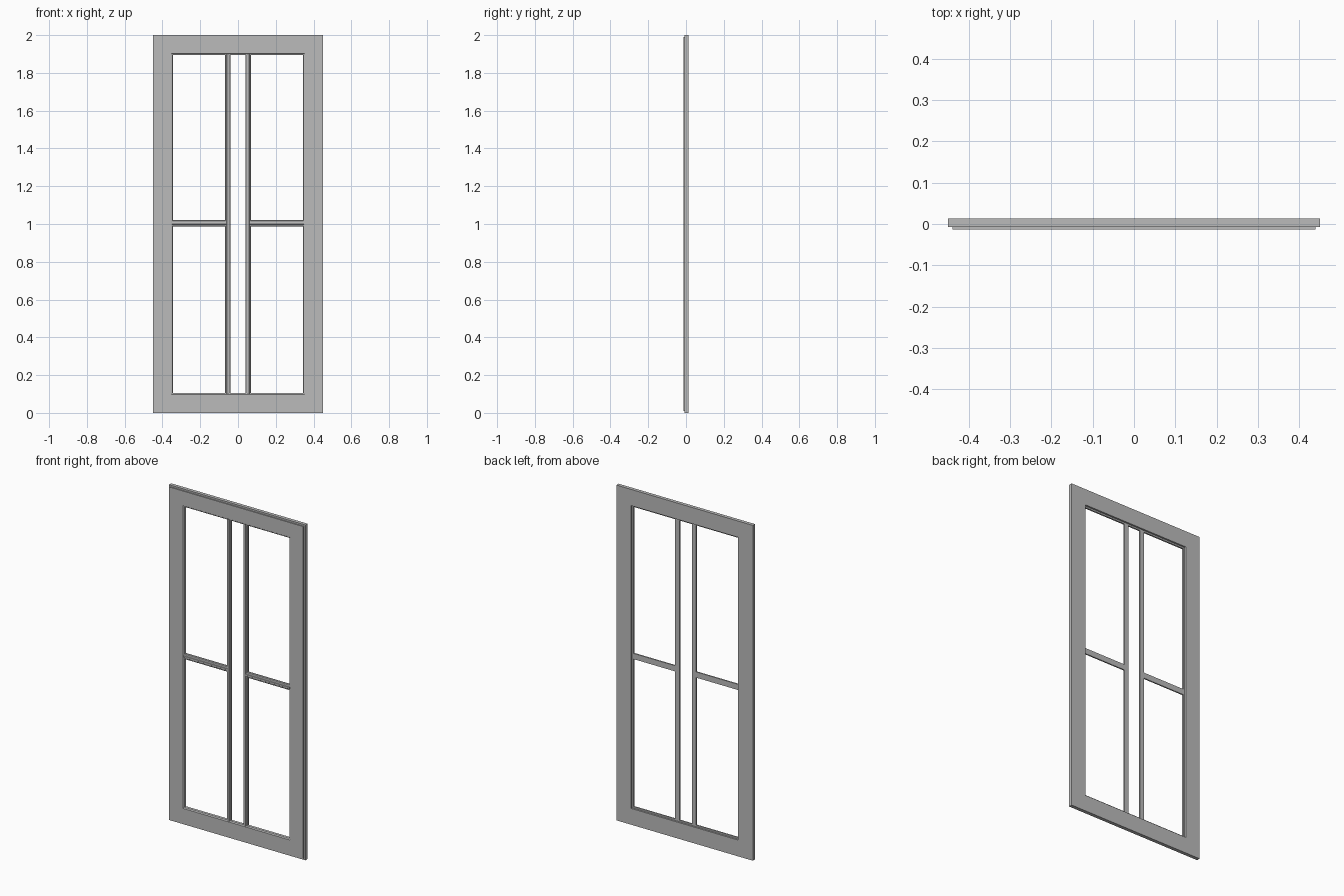
import bpy
import bmesh

cube = bpy.data.objects.get("Cube")
if cube:
    bpy.data.objects.remove(cube, do_unlink=True)

grey = bpy.data.materials.new("painted_grey")
grey.use_nodes = True
colour = (0.5, 0.5, 0.5, 1)
grey.diffuse_color = colour
grey.node_tree.nodes["Principled BSDF"].inputs["Base Color"].default_value = colour

HALF_W, HEIGHT = 0.45, 2.0
FRONT, BACK = -0.0135, 0.0135


def finish(name, bm):
    bmesh.ops.recalc_face_normals(bm, faces=bm.faces)
    mesh = bpy.data.meshes.new(name)
    bm.to_mesh(mesh)
    bm.free()
    mesh.materials.append(grey)
    obj = bpy.data.objects.new(name, mesh)
    bpy.context.collection.objects.link(obj)
    return obj


def bridge(bm, a, b):
    n = len(a)
    for i in range(n):
        j = (i + 1) % n
        bm.faces.new((a[i], a[j], b[j], b[i]))


# Mitred outer frame: section as (inset from outside edge, depth)
def make_frame():
    section = [(0, BACK), (0, -0.0075), (0.01, -0.0075), (0.01, FRONT),
               (0.097, FRONT), (0.099, -0.011), (0.104, -0.009),
               (0.106, -0.005), (0.106, 0.003), (0.097, 0.003), (0.097, BACK)]
    bm = bmesh.new()
    rings = []
    for sx, top in ((-1, 0), (1, 0), (1, 1), (-1, 1)):
        rings.append([bm.verts.new((sx * (HALF_W - d), y, HEIGHT - d if top else d))
                      for d, y in section])
    for i in range(4):
        bridge(bm, rings[i], rings[(i + 1) % 4])
    return finish("frame", bm)


# Moulded glazing bar: flat back, shoulders and a narrow raised nose
def make_bar(name, start, end, half, vertical):
    section = [(-half, 0.003), (-half, -0.005), (-half * 0.8, -0.009),
               (-half * 0.35, -0.011), (-half * 0.25, FRONT)]
    section += [(-u, y) for u, y in reversed(section)]
    bm = bmesh.new()
    ends = []
    for p in (start, end):
        ends.append([bm.verts.new((p[0] + u, y, p[1]) if vertical else (p[0], y, p[1] + u))
                     for u, y in section])
    bridge(bm, *ends)
    for ring in ends:
        bm.faces.new(ring)
    return finish(name, bm)


make_frame()
for side, s in (("left", 1), ("right", -1)):
    make_bar(side + "_upright_bar", (s * 0.055, 0.1), (s * 0.055, 1.9), 0.0145, True)
    make_bar(side + "_cross_bar", (s * 0.06, 1.003), (s * 0.35, 1.003), 0.017, False)
